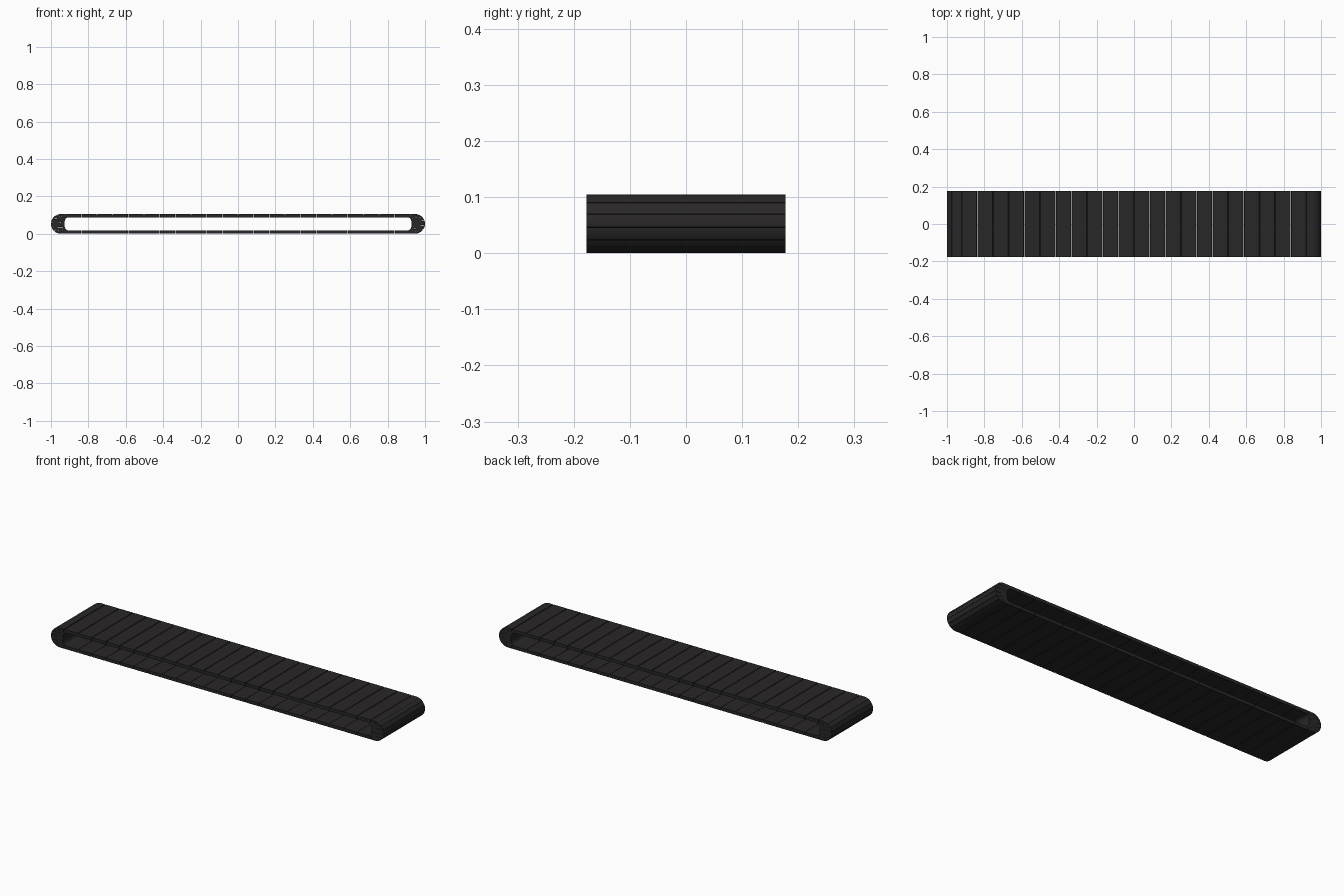
import bpy, bmesh
from math import sin, cos, pi, radians

if "Cube" in bpy.data.objects:
    bpy.data.objects.remove(bpy.data.objects["Cube"])

W = 0.177            # half width
R = 0.0525           # outer radius of the end turns
CX = 1 - R           # turn centre in x
T = 0.017            # slat thickness
N = 22               # slats per run
X0 = 0.922           # end of the straight runs
GAP = 0.0015

mat = bpy.data.materials.new("dark_rubber")
mat.diffuse_color = (0.022, 0.02, 0.021, 1)
mat.use_nodes = True
mat.node_tree.nodes["Principled BSDF"].inputs["Base Color"].default_value = mat.diffuse_color


def prism(bm, pts):
    """Extrude an (x, z) outline across the full width."""
    a = [bm.verts.new((x, -W, z)) for x, z in pts]
    b = [bm.verts.new((x, W, z)) for x, z in pts]
    bm.faces.new(a)
    bm.faces.new(b[::-1])
    n = len(pts)
    for i in range(n):
        j = (i + 1) % n
        bm.faces.new((a[j], a[i], b[i], b[j]))


def finish(bm, name):
    bmesh.ops.recalc_face_normals(bm, faces=bm.faces)
    me = bpy.data.meshes.new(name)
    bm.to_mesh(me)
    bm.free()
    me.materials.append(mat)
    ob = bpy.data.objects.new(name, me)
    bpy.context.collection.objects.link(ob)


# Flat slats, with chamfered outer edges making the grooves
def run(name, outer, inner):
    bm = bmesh.new()
    pitch = 2 * X0 / N
    c = 0.002 if outer > inner else -0.002
    for i in range(N):
        a = -X0 + i * pitch + GAP / 2
        b = a + pitch - GAP
        prism(bm, [(a, inner), (b, inner), (b, outer - c),
                   (b - 0.002, outer), (a + 0.002, outer), (a, outer - c)])
    finish(bm, name)


run("top_slats", 2 * R, 2 * R - T)
run("bottom_slats", 0, T)


# Wedge links around the turns: round outside, shallow oval inside
def outer_pt(deg):
    return CX + R * cos(radians(deg)), R + R * sin(radians(deg))


def inner_pt(deg):
    c, s = cos(radians(deg)), sin(radians(deg))
    q = 0.6
    sx = abs(c) ** q
    sz = abs(s) ** q * (1 if s > 0 else -1)
    return 0.89 + 0.037 * sx, R + (R - T) * sz


def turn(name, side):
    bm = bmesh.new()
    breaks = [90, 71, 45, 19, -7, -33, -59, -90]
    for k, (a, b) in enumerate(zip(breaks, breaks[1:])):
        g = 0.7
        angs = [a - g + (b - a + 2 * g) * t / 4 for t in range(5)]
        out = [outer_pt(d) for d in angs]
        inn = [inner_pt(d) for d in (a + (b - a) * t / 4 for t in range(4, -1, -1))]
        if k == 0:
            out = [(X0 + GAP, 2 * R)] + out
            inn.append((X0 + GAP, 2 * R - T))
        if k == len(breaks) - 2:
            out.append((X0 + GAP, 0))
            inn.insert(0, (X0 + GAP, T))
        pts = out + inn
        if side < 0:
            pts = [(-x, 2 * R - z) for x, z in pts]
        prism(bm, pts)
    finish(bm, name)


turn("right_turn_links", 1)
turn("left_turn_links", -1)
